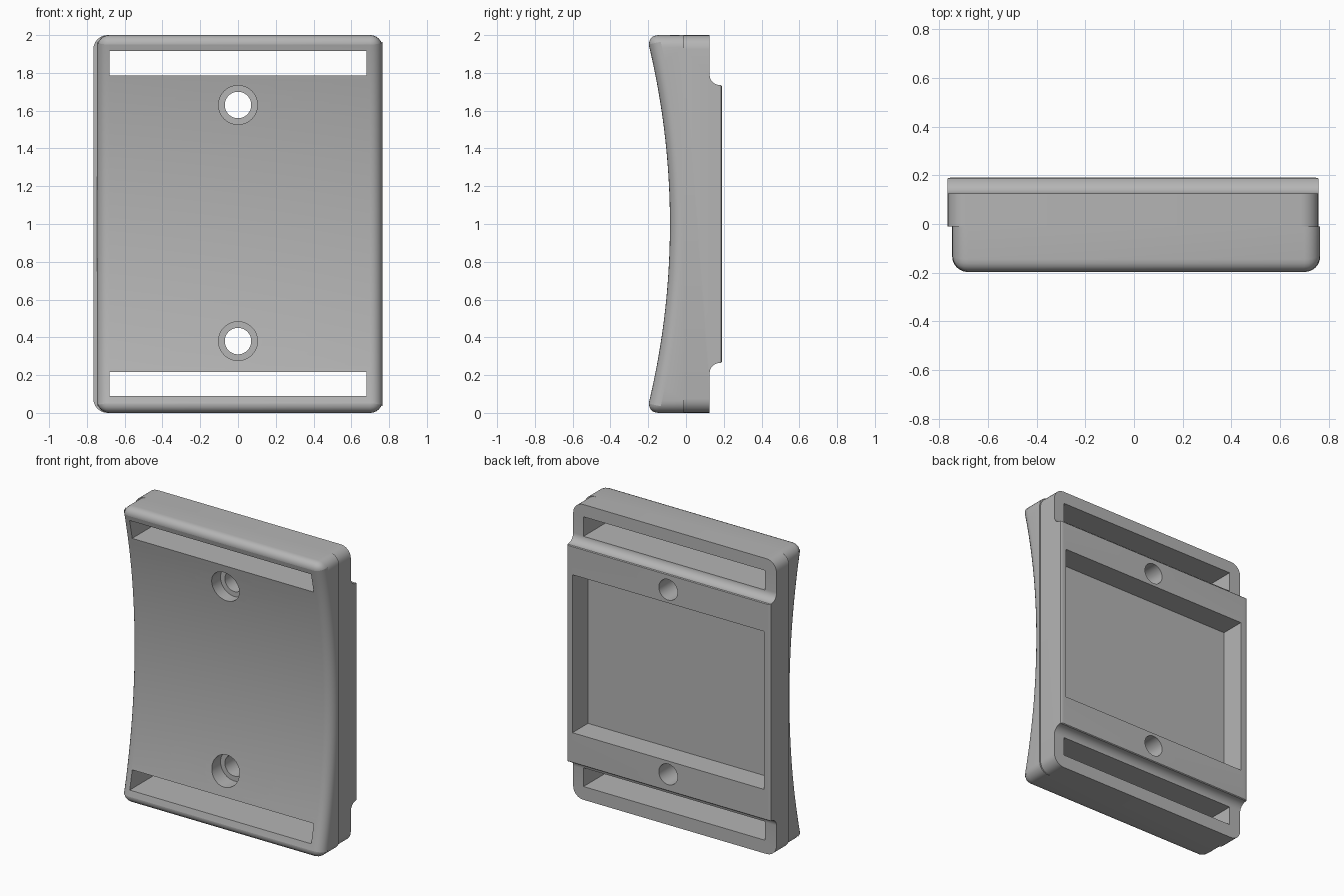
import bpy, bmesh, math
from mathutils import Matrix

cube = bpy.data.objects.get("Cube")
if cube:
    bpy.data.objects.remove(cube, do_unlink=True)

gray = bpy.data.materials.new("plain_gray")
gray.use_nodes = True
COLOR = (0.46, 0.46, 0.46, 1)
gray.diffuse_color = COLOR
gray.node_tree.nodes["Principled BSDF"].inputs["Base Color"].default_value = COLOR

SEAM = -0.01          # depth where the two shells meet
ARC_R = 4.07          # radius of the concave front


def add_object(name, bm):
    bmesh.ops.recalc_face_normals(bm, faces=bm.faces)
    mesh = bpy.data.meshes.new(name)
    bm.to_mesh(mesh)
    bm.free()
    mesh.materials.append(gray)
    obj = bpy.data.objects.new(name, mesh)
    bpy.context.collection.objects.link(obj)
    return obj


def prism(profile, x0, x1):
    """Extrude a (y, z) outline along x."""
    bm = bmesh.new()
    face = bm.faces.new([bm.verts.new((x0, y, z)) for y, z in profile])
    new = bmesh.ops.extrude_face_region(bm, geom=[face])["geom"]
    verts = [v for v in new if isinstance(v, bmesh.types.BMVert)]
    bmesh.ops.translate(bm, verts=verts, vec=(x1 - x0, 0, 0))
    bmesh.ops.recalc_face_normals(bm, faces=bm.faces)
    return bm


def round_edges(bm, test, radius, segments=6):
    edges = [e for e in bm.edges if test(e.verts[0].co, e.verts[1].co)]
    bmesh.ops.bevel(bm, geom=edges, offset=radius, offset_type='OFFSET',
                    segments=segments, profile=0.5, affect='EDGES', clamp_overlap=False)


def at_end(a, b):
    """Edge lying on the top or bottom of the body."""
    return a.z == b.z and abs(a.z - 1) > 0.999


# Front shell: concave face with a soft rim
STEPS = 40
profile = [(SEAM, 2), (SEAM, 0)]
for i in range(STEPS + 1):
    z = 2 * i / STEPS
    profile.append((-0.085 - ARC_R + math.sqrt(ARC_R**2 - (z - 1)**2), z))
bm = prism(profile, -0.747, 0.765)
round_edges(bm, lambda a, b: min(a.y, b.y) < SEAM - 0.01 and
            (max(a.y, b.y) < SEAM - 0.01 and (a.x == b.x or at_end(a, b))
             or a.x == b.x and at_end(a, b)), 0.065)
front_shell = add_object("front_shell", bm)

# Back shell: raised middle with coved steps at both ends
COVE = 0.055
half = [(SEAM, 1), (0.125, 1)]
for i in range(9):
    t = math.pi / 2 * i / 8
    half.append((0.125 + COVE * (1 - math.cos(t)), 0.79 - COVE * math.sin(t)))
half += [(0.186, 0.735), (0.191, 0.73)]
profile = [(y, 1 + z) for y, z in half] + [(y, 1 - z) for y, z in reversed(half)]
bm = prism(profile, -0.766, 0.758)
round_edges(bm, lambda a, b: a.x == b.x and at_end(a, b), 0.075)
round_edges(bm, lambda a, b: a.x == b.x and min(a.y, b.y) > 0.19, 0.022, 4)
back_shell = add_object("back_shell", bm)


# Cutters for slots, pocket and screw holes
def box_cutter(x, y0, y1, z0, z1):
    return add_object("box_cutter", prism([(y0, z0), (y1, z0), (y1, z1), (y0, z1)], -x, x))


def round_cutter(radius, y0, y1, z):
    bm = bmesh.new()
    place = Matrix.Translation((0, (y0 + y1) / 2, z)) @ Matrix.Rotation(math.pi / 2, 4, 'X')
    bmesh.ops.create_cone(bm, cap_ends=True, segments=48, radius1=radius,
                          radius2=radius, depth=y1 - y0, matrix=place)
    return add_object("round_cutter", bm)


cutters = [box_cutter(0.717, 0.025, 0.4, 0.47, 1.54)]
for z0, z1 in ((0.09, 0.217), (1.785, 1.917)):
    cutters.append(box_cutter(0.68, -0.4, 0.4, z0, z1))
for z in (0.38, 1.63):
    cutters.append(round_cutter(0.07, -0.4, 0.4, z))
    cutters.append(round_cutter(0.103, -0.4, -0.04, z))

for shell in (front_shell, back_shell):
    bpy.ops.object.select_all(action='DESELECT')
    bpy.context.view_layer.objects.active = shell
    shell.select_set(True)
    for cutter in cutters:
        cut = shell.modifiers.new("cut", 'BOOLEAN')
        cut.operation, cut.solver, cut.object = 'DIFFERENCE', 'EXACT', cutter
        bpy.ops.object.modifier_apply(modifier=cut.name)
    bpy.ops.object.shade_smooth_by_angle(angle=math.radians(30))

for cutter in cutters:
    bpy.data.objects.remove(cutter, do_unlink=True)
